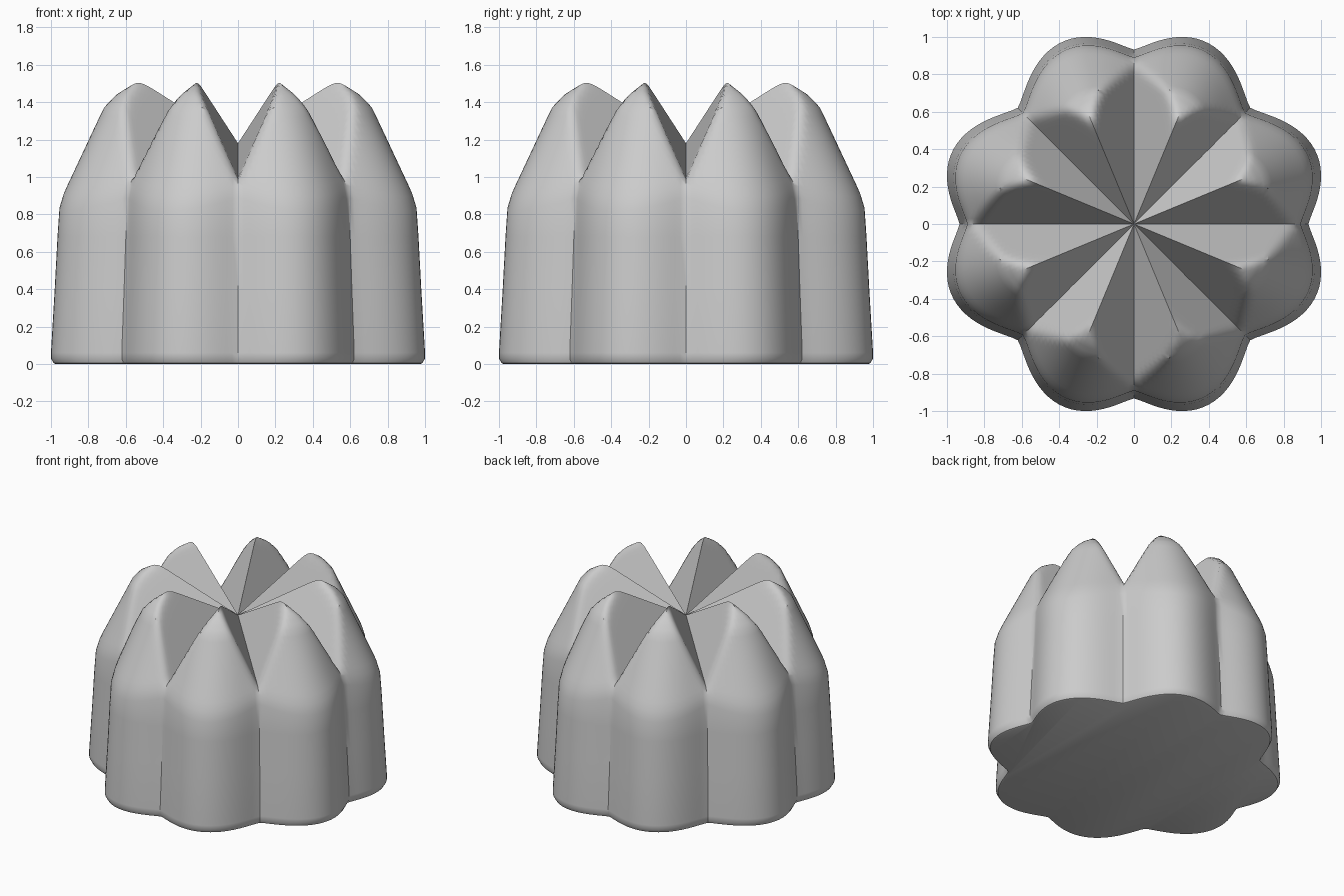
import bpy, bmesh
from math import sin, cos, pi, exp, log

if "Cube" in bpy.data.objects:
    bpy.data.objects.remove(bpy.data.objects["Cube"])

SEG, RINGS = 192, 44
STEP = pi / 4                       # eight lobes, grooves at multiples of 45 degrees
SHOULDER = [(0, 1.62), (.5, 1.555), (.6, 1.505), (.69, 1.44), (.75, 1.37), (.974, .905), (1, .82)]
WALL = [(.965, .68), (.98, .4), (1.0, .06), (1.0, .03), (.985, .004), (.975, 0)]


def outline(a):
    # scalloped plan outline at the base
    return .917 + .027 * cos(4 * a) + .141 * abs(sin(4 * a)) ** 1.25


def lerp(table, t):
    for (t0, z0), (t1, z1) in zip(table, table[1:]):
        if t <= t1:
            return z0 + (z1 - z0) * (t - t0) / (t1 - t0)
    return table[-1][1]


def top_height(t, a):
    # V grooves radiating from the centre, capped by the domed shoulder
    r = t * .955 * outline(a)
    d = a % STEP
    d = min(d, STEP - d)
    groove = 1.18 - .227 * r * cos(d) + 2.07 * r * sin(d)
    dome = lerp(SHOULDER, t) + .07 * t ** 4 * (1 - abs(sin(4 * a)))
    k = .022
    m = min(groove, dome)
    return m - k * log(exp((m - groove) / k) + exp((m - dome) / k))


angles = [2 * pi * i / SEG for i in range(SEG)]
fit = 1 / max(outline(a) * cos(a) for a in angles)

bm = bmesh.new()


def ring(scale, height):
    return [bm.verts.new((scale * fit * outline(a) * cos(a), scale * fit * outline(a) * sin(a), height(a)))
            for a in angles]


# Fluted top, then tapered side wall
rings = [ring(.955 * j / RINGS, lambda a, t=j / RINGS: top_height(t, a)) for j in range(1, RINGS + 1)]
rings += [ring(s, lambda a, z=z: z) for s, z in WALL]
centre = bm.verts.new((0, 0, 1.18))
for i in range(SEG):
    n = (i + 1) % SEG
    bm.faces.new((centre, rings[0][i], rings[0][n]))
    for u, v in zip(rings, rings[1:]):
        bm.faces.new((u[i], v[i], v[n], u[n]))
# Flat underside
bm.faces.new(rings[-1][::-1])
bmesh.ops.recalc_face_normals(bm, faces=bm.faces)

mesh = bpy.data.meshes.new("fluted_cake")
bm.to_mesh(mesh)
bm.free()
cake = bpy.data.objects.new("fluted_cake", mesh)
bpy.context.collection.objects.link(cake)
bpy.context.view_layer.objects.active = cake
cake.select_set(True)
bpy.ops.object.shade_smooth_by_angle(angle=pi / 5)
